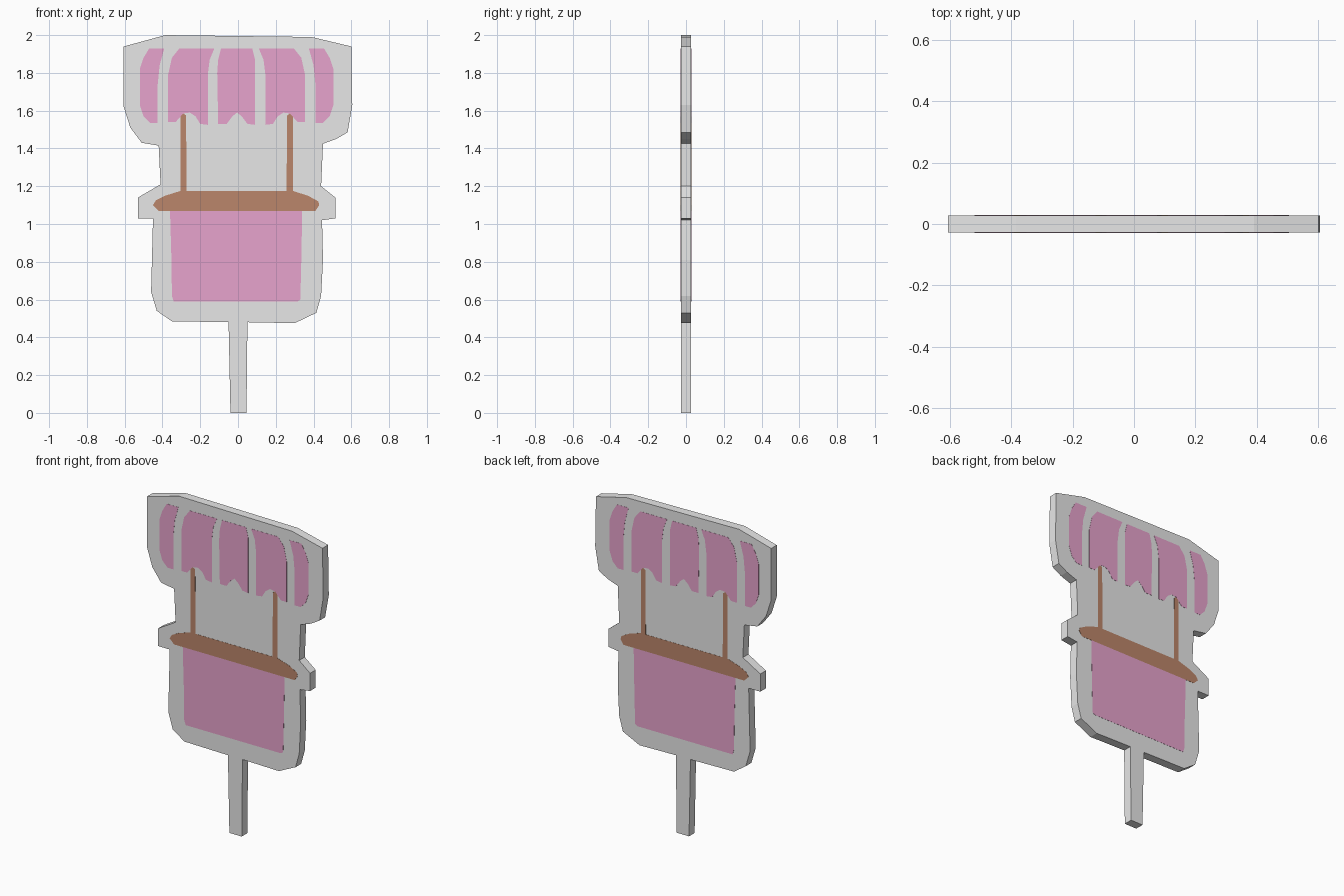
import bpy, bmesh

if "Cube" in bpy.data.objects:
    bpy.data.objects.remove(bpy.data.objects["Cube"])

HALF = 0.0275      # half thickness of the board
PAINT = 0.001      # how far the painted plates stand proud
AXIS = -0.015      # mirrored x = AXIS - x (artwork sits slightly left)


def material(name, rgb):
    m = bpy.data.materials.new(name)
    m.diffuse_color = (*rgb, 1.0)
    m.use_nodes = True
    m.node_tree.nodes["Principled BSDF"].inputs["Base Color"].default_value = m.diffuse_color
    return m


GREY = material("light grey", (0.80, 0.80, 0.80))
PINK = material("pink", (0.80, 0.37, 0.61))
BROWN = material("brown", (0.50, 0.24, 0.145))


def add_prism(bm, points, y0, y1):
    """Extrude an x-z outline from y0 to y1."""
    face = bm.faces.new([bm.verts.new((x, y0, z)) for x, z in points])
    new = bmesh.ops.extrude_face_region(bm, geom=[face])["geom"]
    verts = [g for g in new if isinstance(g, bmesh.types.BMVert)]
    bmesh.ops.translate(bm, verts=verts, vec=(0, y1 - y0, 0))


def build(name, mat, outline, spans):
    bm = bmesh.new()
    for y0, y1 in spans:
        add_prism(bm, outline, y0, y1)
    bmesh.ops.recalc_face_normals(bm, faces=bm.faces[:])
    bmesh.ops.triangulate(bm, faces=[f for f in bm.faces if len(f.verts) > 4])
    mesh = bpy.data.meshes.new(name)
    bm.to_mesh(mesh)
    bm.free()
    mesh.materials.append(mat)
    bpy.context.collection.objects.link(bpy.data.objects.new(name, mesh))


def paint(name, mat, outline):
    """Thin plates on both the front and the back of the board."""
    a, b = HALF - 0.0005, HALF + PAINT
    build(name, mat, outline, [(-b, -a), (a, b)])


def mirrored(outline):
    return [(AXIS - x, z) for x, z in reversed(outline)]


# Board silhouette with its stick
board = [(-.04, 0), (-.05, .48), (-.35, .485), (-.43, .54), (-.46, .64),
         (-.45, 1.03), (-.53, 1.03), (-.53, 1.14), (-.41, 1.21), (-.42, 1.415),
         (-.51, 1.43), (-.57, 1.51), (-.605, 1.62), (-.605, 1.94), (-.385, 2.0),
         (.39, 1.99), (.6, 1.94), (.605, 1.63), (.58, 1.485), (.52, 1.45),
         (.45, 1.425), (.44, 1.2), (.515, 1.14), (.515, 1.03), (.445, 1.02),
         (.45, .81), (.44, .62), (.415, .53), (.30, .475), (.05, .48), (.045, 0)]
build("board", GREY, board, [(-HALF, HALF)])

# Awning stripes
outer = [(-.47, 1.93), (-.39, 1.93), (-.415, 1.84), (-.425, 1.74), (-.425, 1.535),
         (-.465, 1.535), (-.50, 1.57), (-.52, 1.63), (-.52, 1.82), (-.50, 1.88)]
inner = [(-.31, 1.93), (-.125, 1.93), (-.15, 1.87), (-.16, 1.79), (-.16, 1.525),
         (-.20, 1.53), (-.225, 1.57), (-.255, 1.59), (-.29, 1.585), (-.33, 1.54),
         (-.37, 1.54), (-.37, 1.79), (-.35, 1.88)]
middle = [(-.09, 1.93), (.075, 1.93), (.09, 1.87), (.09, 1.525), (.05, 1.53),
          (.02, 1.57), (-.005, 1.59), (-.03, 1.57), (-.06, 1.53), (-.105, 1.53),
          (-.11, 1.8), (-.105, 1.87)]
paint("awning_stripe_middle", PINK, middle)

# Poles under the awning
pole = [(-.305, 1.57), (-.29, 1.585), (-.275, 1.575), (-.272, 1.175), (-.305, 1.175)]

for name, mat, outline in (("awning_stripe_outer", PINK, outer),
                           ("awning_stripe_inner", PINK, inner),
                           ("pole", BROWN, pole)):
    paint(name + "_left", mat, outline)
    paint(name + "_right", mat, mirrored(outline))

# Counter top
paint("counter", BROWN,
      [(-.45, 1.10), (-.435, 1.125), (-.385, 1.15), (-.305, 1.175), (.29, 1.175),
       (.37, 1.15), (.425, 1.12), (.43, 1.10), (.41, 1.07), (-.42, 1.07)])

# Stall front panel
paint("front_panel", PINK,
      [(-.36, 1.07), (.34, 1.07), (.335, .8), (.33, .60), (.315, .59),
       (-.34, .59), (-.35, .62), (-.352, .8)])
